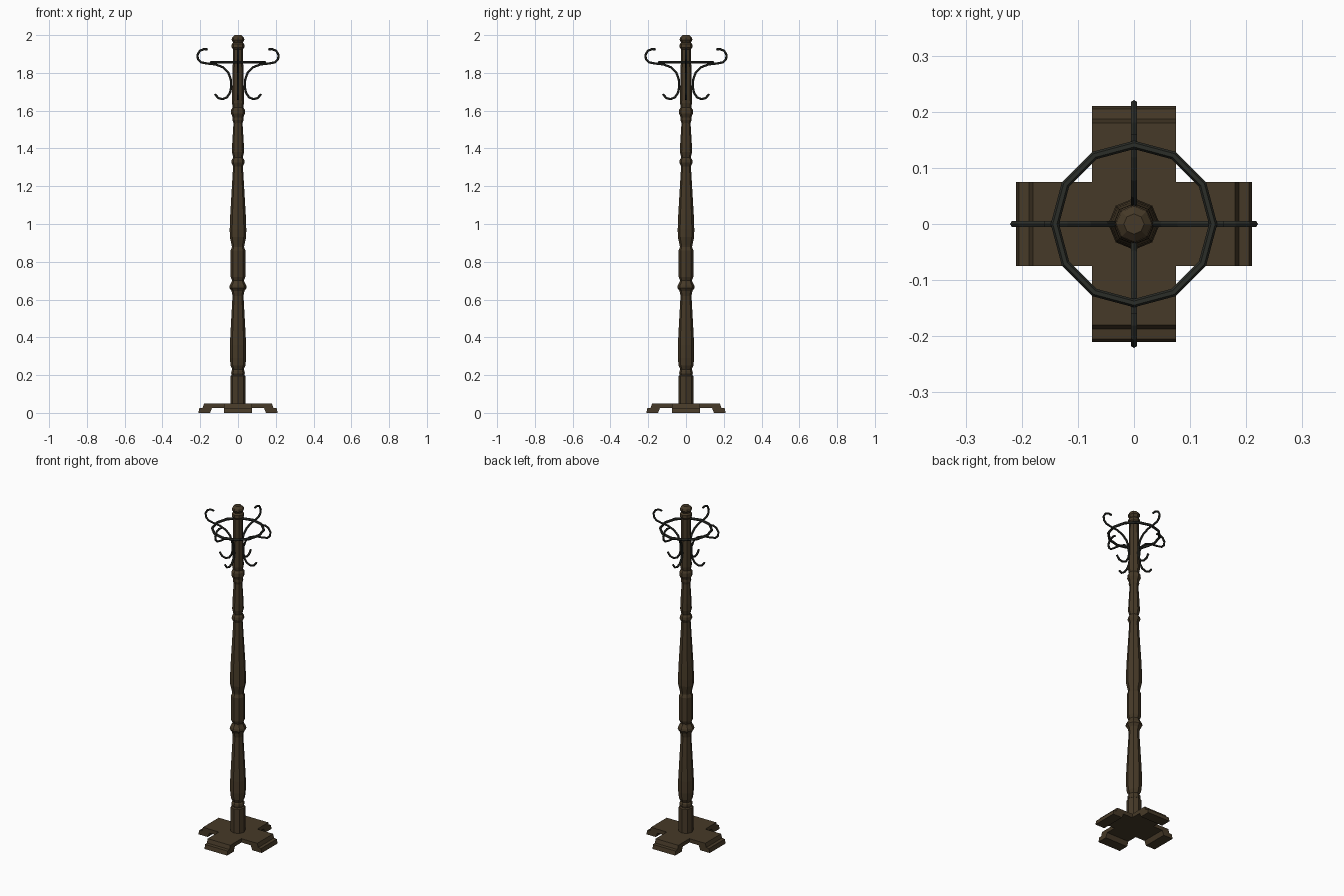
import bpy, bmesh, math
from mathutils import Vector, Matrix

if "Cube" in bpy.data.objects:
    bpy.data.objects.remove(bpy.data.objects["Cube"])


def material(name, rgb):
    m = bpy.data.materials.new(name)
    m.diffuse_color = (*rgb, 1)
    m.use_nodes = True
    m.node_tree.nodes["Principled BSDF"].inputs["Base Color"].default_value = m.diffuse_color
    return m


wood = material("dark_wood", (0.062, 0.042, 0.021))
iron = material("dark_iron", (0.024, 0.026, 0.021))


def finish(name, bm, mat):
    bmesh.ops.recalc_face_normals(bm, faces=bm.faces[:])
    me = bpy.data.meshes.new(name)
    bm.to_mesh(me)
    bm.free()
    me.materials.append(mat)
    ob = bpy.data.objects.new(name, me)
    bpy.context.collection.objects.link(ob)
    return ob


def skin(bm, rings, closed=False):
    """Join rings of points with quads, capping the ends if open."""
    vs = [[bm.verts.new(p) for p in r] for r in rings]
    n = len(vs[0])
    for i in range(len(vs) if closed else len(vs) - 1):
        a, b = vs[i], vs[(i + 1) % len(vs)]
        for j in range(n):
            k = (j + 1) % n
            bm.faces.new((a[j], a[k], b[k], b[j]))
    if not closed:
        bm.faces.new(vs[0])
        bm.faces.new(vs[-1])


def tube(bm, path, side, r, sides=6, closed=False):
    """Sweep a round section along a planar path; side is the plane normal."""
    pts = [Vector(p) for p in path]
    n = len(pts)
    rings = []
    for i, p in enumerate(pts):
        a = pts[(i - 1) % n] if closed or i > 0 else p
        b = pts[(i + 1) % n] if closed or i < n - 1 else p
        across = (b - a).normalized().cross(side)
        rings.append([p + r * (math.cos(t) * across + math.sin(t) * side)
                      for t in (2 * math.pi * j / sides for j in range(sides))])
    skin(bm, rings, closed)


# Cross-shaped base: one full beam and two half arms, with stepped feet
half = [(0.18, 0.05), (0.187, 0.027), (0.205, 0.025), (0.21, 0.0),
        (0.148, 0.0), (0.137, 0.027)]
full = half + [(-x, z) for x, z in reversed(half)]
arm = [(0.075, 0.05)] + half + [(0.075, 0.027)]
bm = bmesh.new()
for prof, angle in ((full, 0), (arm, 90), (arm, 270)):
    rot = Matrix.Rotation(math.radians(angle), 3, 'Z')
    skin(bm, [[rot @ Vector((x, y, z)) for x, z in prof] for y in (-0.075, 0.075)])
finish("cross_base", bm, wood)

# Turned octagonal post: (radius, height)
profile = [
    (0.040, 0.04), (0.040, 0.195), (0.033, 0.20), (0.036, 0.21), (0.035, 0.222),
    (0.030, 0.23), (0.039, 0.25), (0.043, 0.29), (0.043, 0.36), (0.038, 0.46),
    (0.029, 0.62), (0.034, 0.645), (0.046, 0.662), (0.044, 0.675), (0.034, 0.692),
    (0.031, 0.70), (0.039, 0.72), (0.039, 0.86), (0.032, 0.878), (0.034, 0.89),
    (0.043, 0.93), (0.044, 0.97), (0.041, 1.05), (0.026, 1.305), (0.035, 1.325),
    (0.033, 1.34), (0.025, 1.352), (0.032, 1.38), (0.031, 1.42), (0.024, 1.535),
    (0.029, 1.55), (0.028, 1.565), (0.037, 1.585), (0.036, 1.605), (0.028, 1.618),
    (0.032, 1.64), (0.031, 1.70), (0.026, 1.925), (0.034, 1.935), (0.033, 1.952),
    (0.025, 1.96), (0.034, 1.975), (0.031, 1.988), (0.018, 2.0)]
bm = bmesh.new()
skin(bm, [[(r * math.cos(j * math.pi / 4), r * math.sin(j * math.pi / 4), z)
           for j in range(8)] for r, z in profile])
finish("turned_post", bm, wood)

# Four bent wires, each an upper coat hook and a lower hook: (radius, height)
wire = [(0.160, 1.924), (0.180, 1.926), (0.202, 1.917), (0.215, 1.895),
        (0.212, 1.872), (0.195, 1.856), (0.165, 1.850), (0.120, 1.845),
        (0.080, 1.830), (0.052, 1.803), (0.038, 1.765), (0.036, 1.725),
        (0.042, 1.695), (0.058, 1.671), (0.082, 1.661), (0.105, 1.667),
        (0.122, 1.688)]
for i, label in enumerate(("right", "back", "left", "front")):
    rot = Matrix.Rotation(i * math.pi / 2, 3, 'Z')
    bm = bmesh.new()
    tube(bm, [rot @ Vector((x, 0, z)) for x, z in wire], rot @ Vector((0, 1, 0)), 0.006)
    finish(label + "_hooks", bm, iron)

# Twelve-sided ring that ties the hooks together
bm = bmesh.new()
tube(bm, [(0.141 * math.cos(j * math.pi / 6), 0.141 * math.sin(j * math.pi / 6), 1.857)
          for j in range(12)], Vector((0, 0, 1)), 0.0075, closed=True)
finish("hook_ring", bm, iron)
